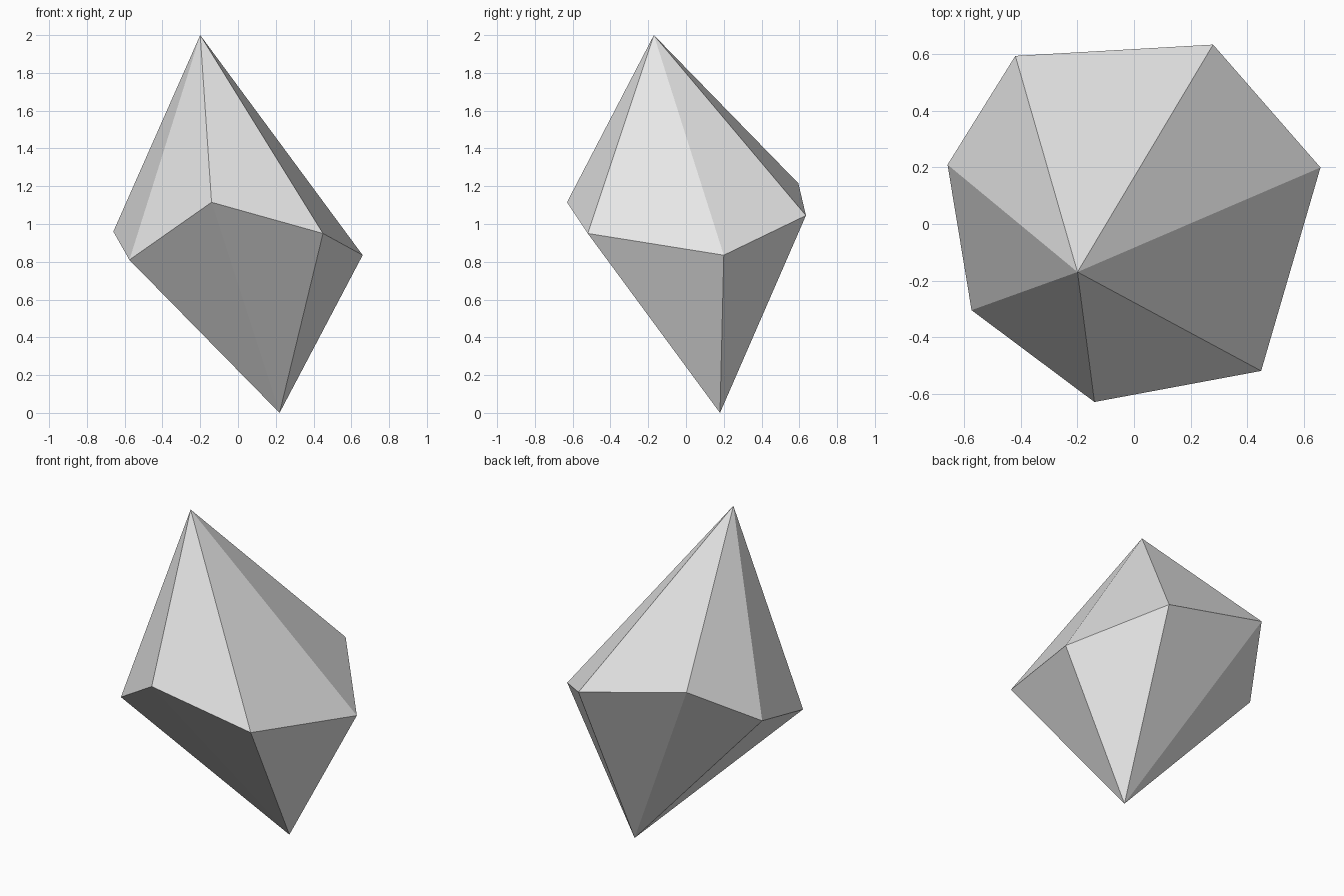
import bpy
import bmesh

if "Cube" in bpy.data.objects:
    bpy.data.objects.remove(bpy.data.objects["Cube"])

# Flat grey material
grey = bpy.data.materials.new("light grey")
grey.diffuse_color = (0.8, 0.8, 0.8, 1.0)
grey.use_nodes = True
grey.node_tree.nodes["Principled BSDF"].inputs["Base Color"].default_value = grey.diffuse_color

# Leaning seven-sided crystal: uneven girdle between two off-centre tips
girdle = [
    (0.66, 0.20, 0.835), (0.28, 0.635, 1.045), (-0.42, 0.595, 1.215),
    (-0.66, 0.21, 0.96), (-0.575, -0.305, 0.81), (-0.14, -0.63, 1.115),
    (0.45, -0.52, 0.95),
]
top_tip = (-0.20, -0.17, 2.0)
bottom_tip = (0.22, 0.18, 0.0)

bm = bmesh.new()
ring = [bm.verts.new(p) for p in girdle]
top, bottom = bm.verts.new(top_tip), bm.verts.new(bottom_tip)

# Upper and lower facets fan out from the girdle to each tip
for a, b in zip(ring, ring[1:] + ring[:1]):
    bm.faces.new((a, b, top))
    bm.faces.new((b, a, bottom))
bmesh.ops.recalc_face_normals(bm, faces=bm.faces[:])

mesh = bpy.data.meshes.new("crystal")
bm.to_mesh(mesh)
bm.free()
mesh.materials.append(grey)
crystal = bpy.data.objects.new("crystal", mesh)
bpy.context.collection.objects.link(crystal)
